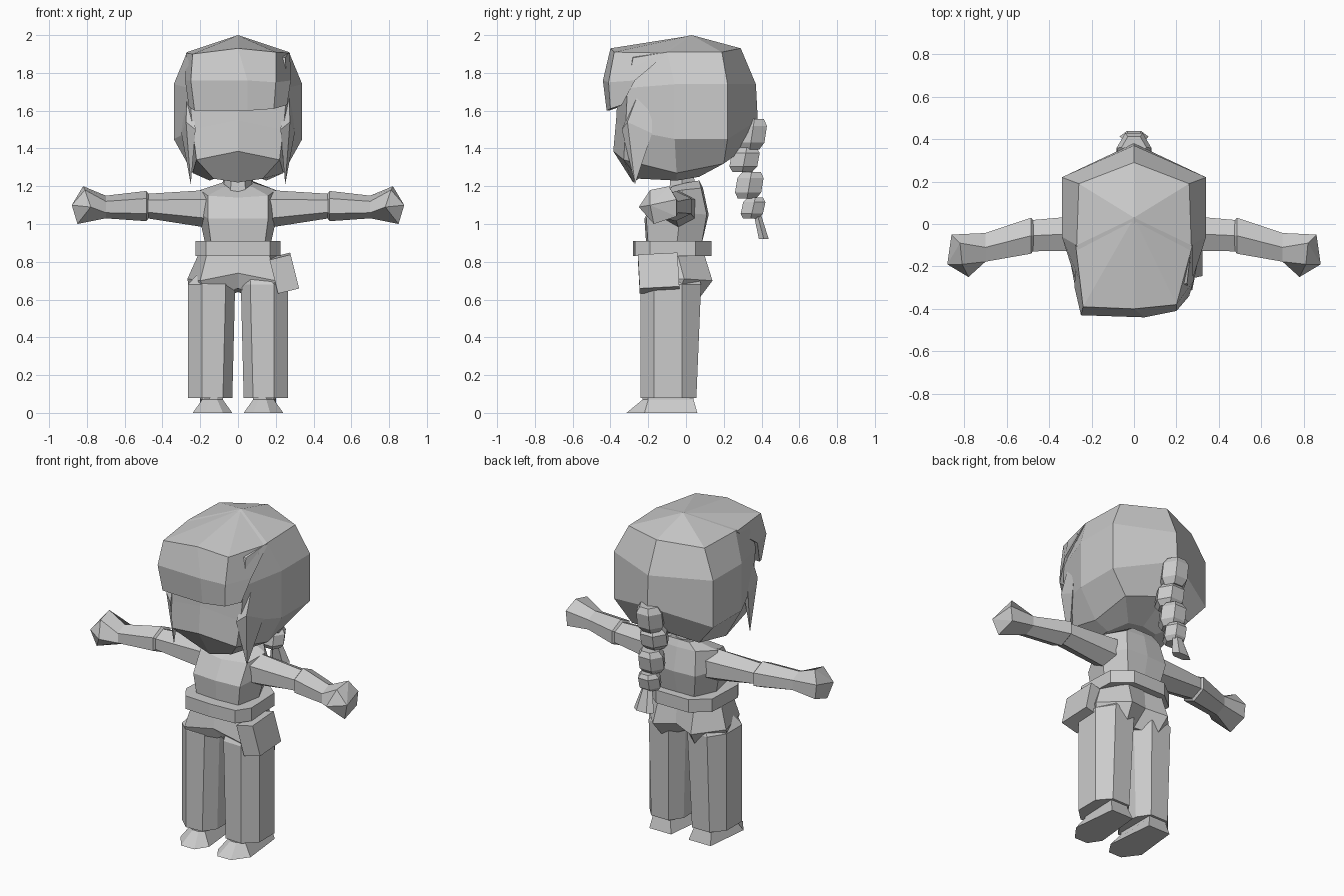
import bpy, bmesh, math
from mathutils import Matrix, Vector


def loft(name, rings, tip=None, top=None, flip=1):
    """Skin equal-length rings of points; close ends with a face or a point."""
    bm = bmesh.new()
    rows = [[bm.verts.new((p[0] * flip, p[1], p[2])) for p in r] for r in rings]
    n = len(rows[0])
    for a, b in zip(rows, rows[1:]):
        for i in range(n):
            j = (i + 1) % n
            bm.faces.new((a[i], a[j], b[j], b[i]))
    for row, apex in ((rows[0], top), (rows[-1], tip)):
        if apex:
            v = bm.verts.new((apex[0] * flip, apex[1], apex[2]))
            for i in range(n):
                bm.faces.new((row[i], row[(i + 1) % n], v))
        else:
            bm.faces.new(row)
    bmesh.ops.recalc_face_normals(bm, faces=bm.faces)
    me = bpy.data.meshes.new(name)
    bm.to_mesh(me)
    bm.free()
    ob = bpy.data.objects.new(name, me)
    bpy.context.collection.objects.link(ob)
    return ob


def sym(half):
    """Complete a back-to-front half ring by mirroring it in x."""
    return half + [(-x, y, z) for x, y, z in half[-2:0:-1]]


def flat(z, pts):
    return [(x, y, z) for x, y in pts]


def oval(c, r1, r2, axis, n=6, turn=0.0):
    """Polygon around c in the plane across the axis (x or z)."""
    out = []
    for i in range(n):
        a = turn + math.tau * i / n
        u, v = r1 * math.cos(a), r2 * math.sin(a)
        out.append((c[0], c[1] + u, c[2] + v) if axis == "x" else (c[0] + u, c[1] + v, c[2]))
    return out


# Head with back hair and jaw
loft("head", [
    sym([(0, .29, 1.93), (.26, .19, 1.91), (.27, -.10, 1.91), (.25, -.28, 1.88), (0, -.34, 1.92)]),
    sym([(0, .37, 1.74), (.34, .22, 1.74), (.34, -.06, 1.74), (.26, -.31, 1.72), (0, -.36, 1.72)]),
    sym([(0, .38, 1.55), (.34, .22, 1.45), (.34, -.06, 1.45), (.24, -.32, 1.50), (0, -.37, 1.55)]),
    sym([(0, .27, 1.37), (.23, .20, 1.32), (.24, -.05, 1.27), (.22, -.33, 1.34), (0, -.385, 1.385)]),
    sym([(0, .08, 1.26), (.10, .07, 1.25), (.15, -.05, 1.23), (.13, -.25, 1.24), (0, -.28, 1.22)]),
], top=(0, .03, 2.0))

# Fringe sweeping from the crown over the forehead
loft("fringe", [
    [(-.275, -.10, 1.905), (-.24, -.39, 1.90), (0, -.40, 1.93), (.20, -.38, 1.91), (.275, -.10, 1.905)],
    [(-.28, -.30, 1.76), (-.25, -.43, 1.76), (.05, -.44, 1.76), (.20, -.41, 1.75), (.28, -.27, 1.76)],
    [(-.26, -.35, 1.62), (-.23, -.41, 1.60), (.05, -.42, 1.60), (.19, -.40, 1.61), (.26, -.34, 1.63)],
], top=(0, .03, 1.998))

# Side locks, hanging from under the fringe to a point
for s, side in ((1, "right"), (-1, "left")):
    loft(side + "_side_lock", [
        [(.225, -.34, 1.50), (.275, -.31, 1.54), (.30, -.18, 1.48), (.24, -.21, 1.52)],
    ], top=(.265, -.18, 1.88), tip=(.25, -.27, 1.21), flip=s)

# Braid of barrel beads and a flared tail
for i, (y, z, r, h) in enumerate([(.35, 1.475, .083, .08), (.31, 1.34, .085, .065),
                                  (.335, 1.205, .08, .07), (.355, 1.085, .068, .055)]):
    loft("braid_bead_%d" % (i + 1), [
        oval((0, y + .012 * k, z + k * h), r * f, r * f, "z")
        for k, f in ((1, .7), (.55, 1), (-.55, 1), (-1, .7))])
loft("braid_tail", [oval((0, .37, 1.08), .025, .02, "z"),
                    oval((0, .412, .92), .068, .03, "z")])

# Neck and torso
loft("neck", [oval((0, -.02, z), r, r, "z") for z, r in ((1.28, .07), (1.16, .08))])
loft("torso", [
    sym([(0, .07, 1.23), (.07, .07, 1.23), (.08, .01, 1.22), (.07, -.07, 1.20), (0, -.09, 1.17)]),
    sym([(0, .09, 1.19), (.12, .08, 1.19), (.20, -.02, 1.18), (.16, -.14, 1.15), (0, -.16, 1.14)]),
    sym([(0, .12, 1.05), (.14, .11, 1.05), (.21, -.03, 1.06), (.16, -.21, 1.03), (0, -.22, 1.03)]),
    sym([(0, .08, .88), (.11, .08, .88), (.17, -.05, .88), (.14, -.20, .88), (0, -.21, .88)]),
])

# Belt
belt = [(0, .135), (.11, .135), (.215, .05), (.225, -.19), (.17, -.27), (0, -.28)]
loft("belt", [sym(flat(z, belt)) for z in (.91, .83)])

# Hips, running down into the trouser legs
loft("hips", [
    sym([(0, .09, .86), (.12, .09, .86), (.20, -.05, .86), (.16, -.21, .86), (0, -.22, .86)]),
    sym([(0, .10, .72), (.13, .14, .70), (.268, -.01, .71), (.20, -.24, .70), (0, -.24, .74)]),
    sym([(0, .00, .64), (.11, .065, .60), (.25, -.05, .60), (.14, -.225, .60), (0, -.16, .66)]),
])

# Hip pouch, tilted outward
bm = bmesh.new()
bmesh.ops.create_cube(bm, size=1, matrix=Matrix.Translation((.244, -.145, .74))
                      @ Matrix.Rotation(math.radians(-14), 4, "Y")
                      @ Matrix.Rotation(math.radians(3), 4, "X")
                      @ Matrix.Diagonal(Vector((.115, .21, .185, 1))))
mesh = bpy.data.meshes.new("hip_pouch")
bm.to_mesh(mesh)
bm.free()
bpy.context.collection.objects.link(bpy.data.objects.new("hip_pouch", mesh))

# Limbs, built for each side
trouser = [(.03, -.16), (.08, -.235), (.19, -.24), (.265, -.17),
           (.265, -.02), (.20, .055), (.08, .055), (.03, -.02)]
foot_top = [(.08, -.21), (.11, -.23), (.15, -.23), (.19, -.20), (.20, .04), (.08, .04)]
foot_sole = [(.03, -.24), (.08, -.315), (.17, -.315), (.24, -.22), (.21, .06), (.06, .06)]
for s, side in ((1, "right"), (-1, "left")):
    top = [(x - .015 if x < .1 else x, y + (.025 if y > 0 else 0)) for x, y in trouser]
    tucked = [(.10 + (x - .13) * .55, -.07 + (y + .08) * .7) for x, y in top]
    loft(side + "_leg", [flat(.78, tucked), flat(.68, top), flat(.08, trouser)], flip=s)
    loft(side + "_foot", [flat(.10, foot_top), flat(.07, foot_top), flat(0, foot_sole)], flip=s)
    loft(side + "_upper_arm", [
        oval((.16, -.04, 1.08), .10, .10, "x", 6, math.pi / 6),
        oval((.48, -.055, 1.095), .085, .065, "x", 6, math.pi / 6)], flip=s)
    loft(side + "_forearm_and_hand", [
        oval((.47, -.055, 1.095), .075, .06, "x", 6, math.pi / 6),
        oval((.485, -.055, 1.095), .098, .08, "x", 6, math.pi / 6),
        oval((.70, -.11, 1.09), .078, .06, "x", 6, math.pi / 6),
        [(.86, -.05, 1.13), (.82, -.09, 1.20), (.81, -.19, 1.18),
         (.78, -.25, 1.09), (.85, -.17, 1.00), (.85, -.05, 1.04)],
    ], tip=(.88, -.19, 1.10), flip=s)
